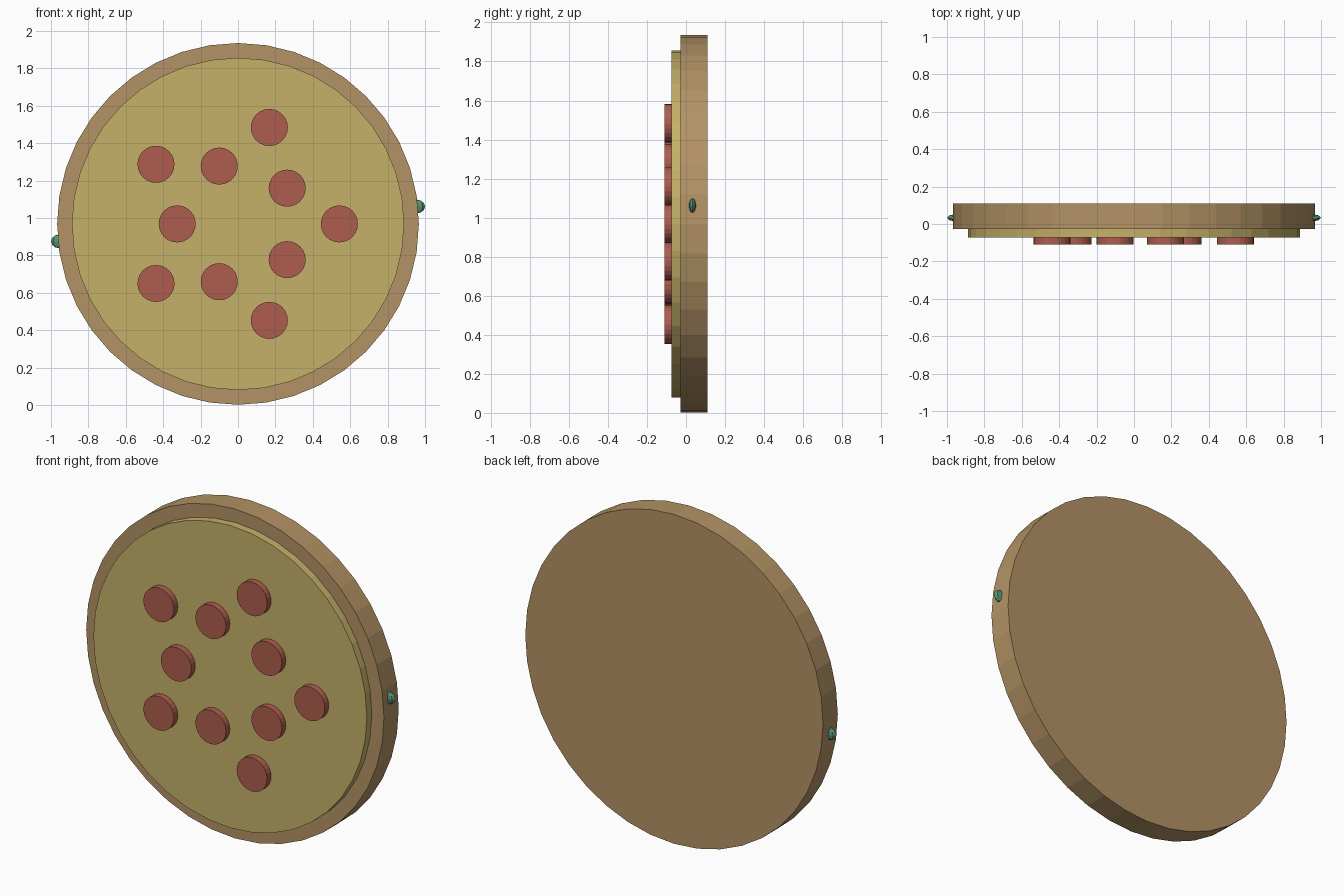
import bpy, math

if "Cube" in bpy.data.objects:
    bpy.data.objects.remove(bpy.data.objects["Cube"])

CZ = 0.968  # height of the disc centre


def material(name, rgb):
    m = bpy.data.materials.new(name)
    m.diffuse_color = (*rgb, 1)
    m.use_nodes = True
    m.node_tree.nodes["Principled BSDF"].inputs["Base Color"].default_value = m.diffuse_color
    return m


CRUST = material("crust_brown", (0.45, 0.29, 0.13))
CHEESE = material("cheese_yellow", (0.56, 0.44, 0.14))
RED = material("topping_red", (0.42, 0.11, 0.075))
GREEN = material("leaf_green", (0.09, 0.30, 0.17))


def disc(name, x, z, radius, y0, y1, sides, mat):
    """Upright cylinder whose axis runs along y."""
    bpy.ops.mesh.primitive_cylinder_add(
        vertices=sides, radius=radius, depth=y1 - y0,
        location=(x, (y0 + y1) / 2, z), rotation=(math.pi / 2, 0, 0))
    ob = bpy.context.object
    ob.name = name
    ob.data.materials.append(mat)


# Base and cheese layer
disc("crust", 0, CZ, 0.967, -0.027, 0.11, 40, CRUST)
disc("cheese", 0, CZ, 0.888, -0.073, -0.02, 40, CHEESE)

# Two rings of five toppings, offset by half a step
for ring, r, start in (("outer", 0.542, 0), ("inner", 0.325, 36)):
    for i in range(5):
        a = math.radians(start + 72 * i)
        disc(f"{ring}_topping_{i + 1}", r * math.cos(a), CZ + r * math.sin(a),
             0.099, -0.11, -0.065, 24, RED)

# Small green leaves poking out of the rim on opposite sides
for side, s in (("right", 1), ("left", -1)):
    bpy.ops.mesh.primitive_uv_sphere_add(
        segments=8, ring_count=6, radius=1,
        location=(0.955 * s, 0.033, CZ + 0.093 * s))
    leaf = bpy.context.object
    leaf.name = f"{side}_leaf"
    leaf.scale = (0.045, 0.019, 0.037)
    leaf.data.materials.append(GREEN)
